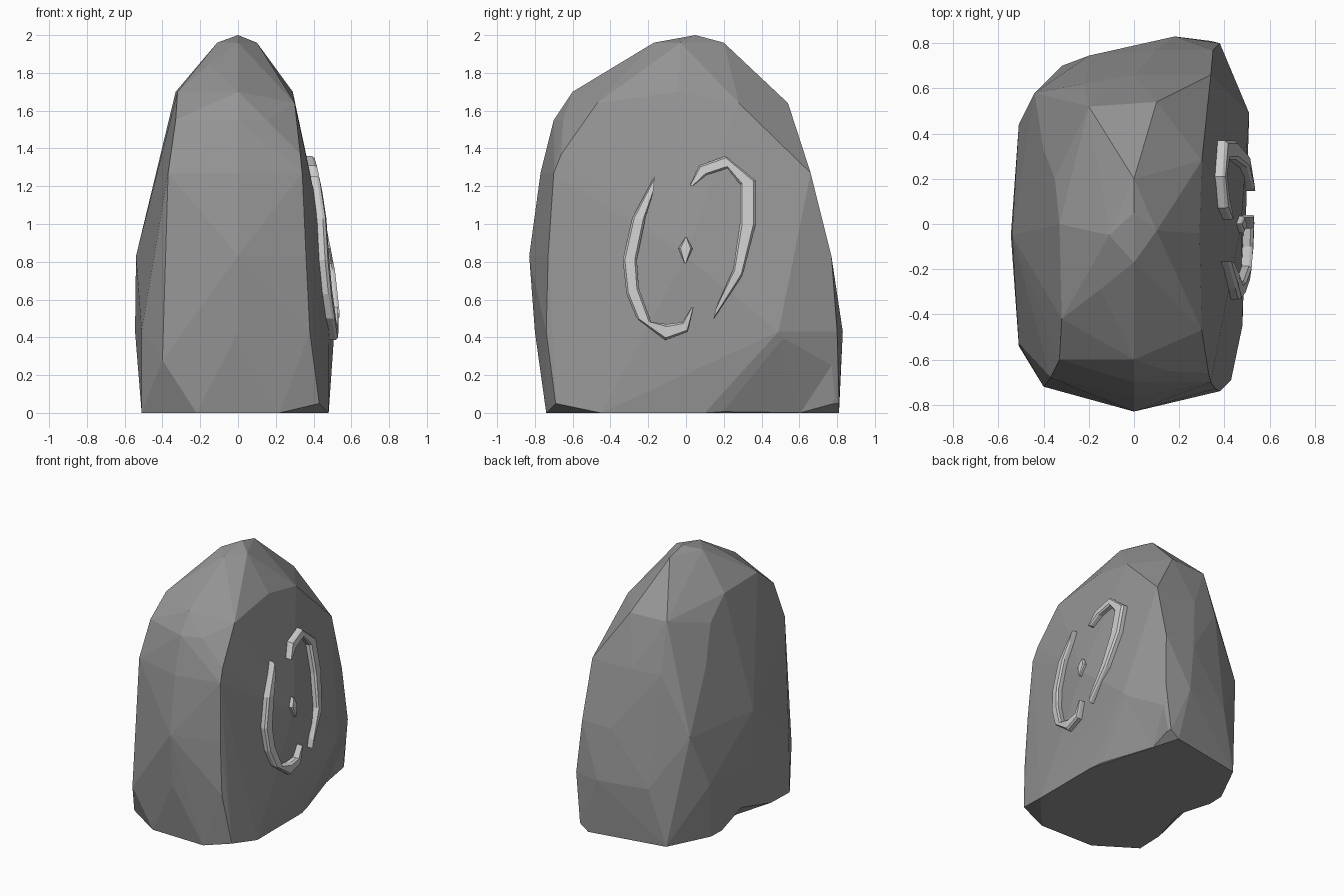
import bpy, bmesh
from mathutils import Vector
from mathutils.bvhtree import BVHTree

if "Cube" in bpy.data.objects:
    bpy.data.objects.remove(bpy.data.objects["Cube"])

stone = bpy.data.materials.new("dark_stone")
stone.diffuse_color = (0.3, 0.3, 0.3, 1)
stone.use_nodes = True
stone.node_tree.nodes["Principled BSDF"].inputs["Base Color"].default_value = stone.diffuse_color


def make_object(name, bm, material=None):
    bmesh.ops.recalc_face_normals(bm, faces=bm.faces[:])
    mesh = bpy.data.meshes.new(name)
    bm.to_mesh(mesh)
    if material:
        mesh.materials.append(material)
    obj = bpy.data.objects.new(name, mesh)
    bpy.context.collection.objects.link(obj)
    return obj


def hull(points):
    bm = bmesh.new()
    for p in points:
        bm.verts.new(p)
    bmesh.ops.convex_hull(bm, input=bm.verts[:])
    loose = [v for v in bm.verts if not v.link_faces]
    bmesh.ops.delete(bm, geom=loose, context='VERTS')
    return bm


# Boulder: hull of a few corner points, listed per height as z: [(x, y), ...]
levels = {
    0.0: [(-.51, -.54), (-.22, -.73), (.22, -.74), (.48, -.45), (.48, .10),
          (.27, .81), (-.32, .70), (-.48, .38)],
    0.05: [(.43, -.69), (.34, .81)],
    0.28: [(-.40, -.72)],
    0.43: [(-.51, -.53), (-.545, -.05), (-.51, .44), (-.20, .745), (.18, .83),
           (.38, .80), (.51, .49), (0, -.80), (.38, -.74)],
    0.83: [(-.54, -.05), (-.44, .58), (.475, 0), (.35, .77), (0, -.83), (.1, .77),
           (.36, -.73)],
    1.27: [(-.37, -.68), (.34, -.70), (0, -.77), (-.40, .33), (-.22, .62),
           (.34, .66), (0, .66)],
    1.37: [(.33, -.66)],
    1.55: [(-.33, -.60), (0, -.70), (.15, -.65), (-.35, .2)],
    1.64: [(.30, -.47), (-.20, .52), (.30, .28), (.10, .54)],
    1.70: [(.29, -.04), (-.33, 0), (0, -.60), (.16, -.44), (-.32, -.42)],
    1.85: [(-.15, -.29)],
    1.96: [(-.11, -.05), (0, -.17), (.10, -.03), (0, .20)],
    2.0: [(0, .05)],
}
bm = hull([(x, y, z) for z, ring in levels.items() for x, y in ring])
bmesh.ops.dissolve_limit(bm, angle_limit=0.03, verts=bm.verts[:], edges=bm.edges[:])
surface = BVHTree.FromBMesh(bm)
boulder = make_object("boulder", bm, stone)
bm.free()

# Two chipped notches at the foot of the boulder
notches = {
    "right_notch": [(.485, .10, -.01), (.515, .49, .43), (.33, .60, -.01),
                    (.38, .79, .28), (.34, .79, -.01), (.7, .6, -.01)],
    "left_notch": [(-.49, .30, -.01), (-.53, .05, .13), (-.40, 0, -.01),
                   (-.52, -.42, -.01), (-.7, 0, -.01)],
}
for name, points in notches.items():
    bm = hull(points)
    cutter = make_object(name, bm)
    bm.free()
    cutter.hide_render = True
    cutter.hide_set(True)
    mod = boulder.modifiers.new(name, 'BOOLEAN')
    mod.object = cutter
    mod.operation = 'DIFFERENCE'
    mod.solver = 'EXACT'


def face_x(y, z):
    return surface.ray_cast(Vector((2, y, z)), Vector((-1, 0, 0)))[0].x


# Raised band on the right face between an outer and an inner outline
def raised_band(name, outer, inner, height=0.045):
    bm = bmesh.new()
    rows = []
    for (y1, z1), (y2, z2) in zip(outer, inner):
        a, b = Vector((y1, z1)), Vector((y2, z2))
        spots = [(a, -.02), (a, height * .7), (a.lerp(b, .15), height),
                 (a.lerp(b, .85), height), (b, height * .7), (b, -.02)]
        rows.append([bm.verts.new((face_x(*p) + h, p.x, p.y)) for p, h in spots])
    for r, s in zip(rows, rows[1:]):
        for i in range(6):
            j = (i + 1) % 6
            bm.faces.new((r[i], r[j], s[j], s[i]))
    bm.faces.new(rows[0])
    bm.faces.new(rows[-1])
    make_object(name, bm)
    bm.free()


raised_band("right_arc",
            [(.02, 1.205), (.07, 1.31), (.21, 1.36), (.37, 1.23), (.37, 1.0), (.30, .73), (.145, .495)],
            [(.035, 1.20), (.11, 1.26), (.22, 1.295), (.285, 1.21), (.285, 1.0), (.25, .76), (.16, .56)])
raised_band("left_arc",
            [(-.165, 1.255), (-.285, 1.03), (-.335, .81), (-.315, .63), (-.26, .50), (-.11, .385), (.01, .43), (.04, .56)],
            [(-.175, 1.16), (-.215, 1.03), (-.26, .81), (-.25, .66), (-.185, .48), (-.10, .47), (-.02, .48), (.03, .56)])
# Small centre diamond
raised_band("centre_diamond",
            [(-.003, .93), (-.04, .87), (-.007, .79)],
            [(.003, .93), (.035, .87), (-.001, .79)], 0.025)
